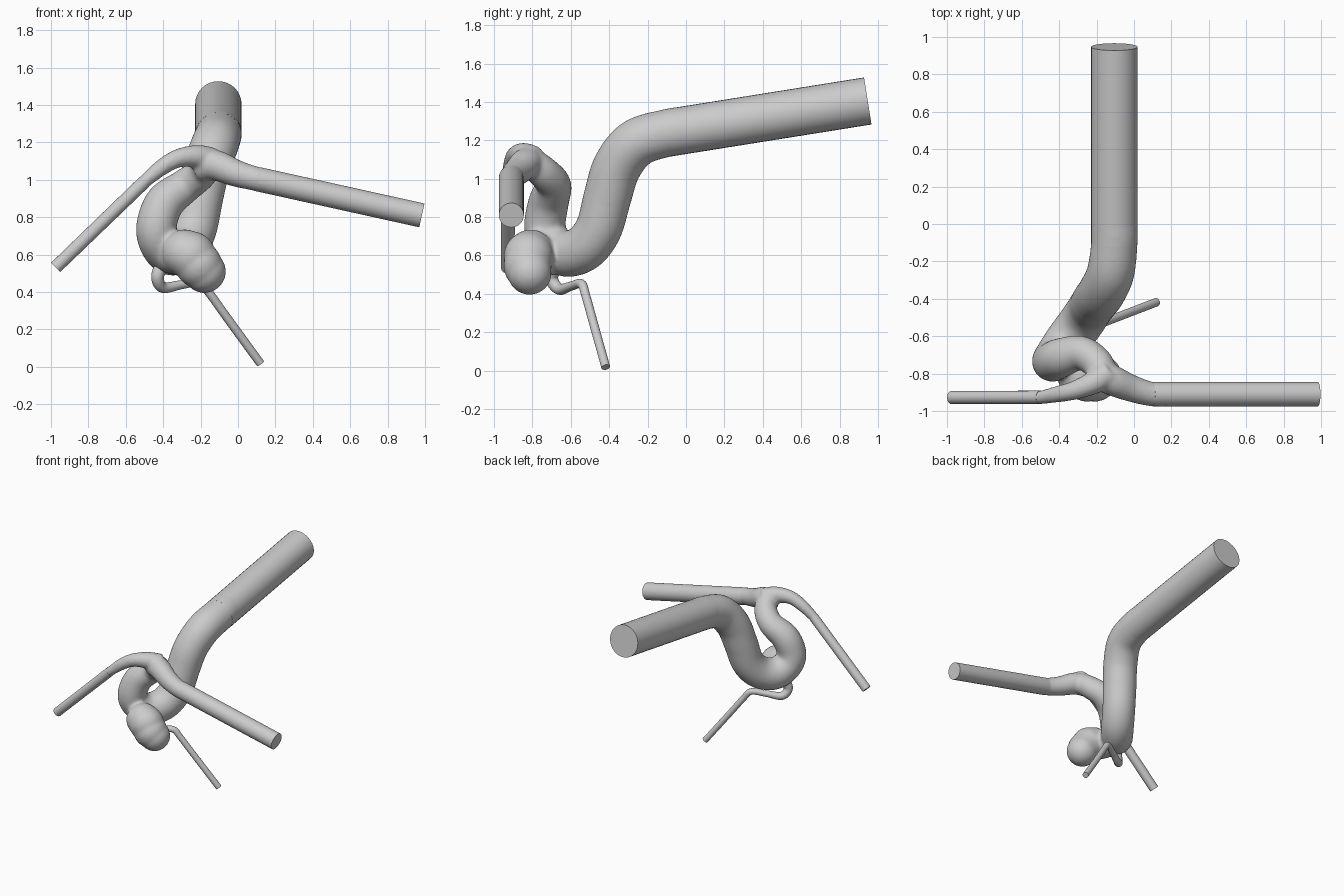
import bpy, bmesh, math
from mathutils import Vector

if "Cube" in bpy.data.objects:
    bpy.data.objects.remove(bpy.data.objects["Cube"])


def spline(pts, n=8):
    # Catmull-Rom through (x, y, z, radius) points
    P = [Vector(p) for p in pts]
    P = [2 * P[0] - P[1]] + P + [2 * P[-1] - P[-2]]
    out = []
    for i in range(1, len(P) - 2):
        a, b, c, d = P[i - 1:i + 3]
        for k in range(n):
            t = k / n
            out.append(0.5 * (2 * b + (c - a) * t + (2 * a - 5 * b + 4 * c - d) * t * t
                              + (3 * b - a - 3 * c + d) * t ** 3))
    return out + [P[-2]]


def tube(bm, pts, sides=32, smooth=True):
    # sweep a circle of varying radius along the path
    path = spline(pts) if smooth else [Vector(p) for p in pts]
    pos = [p.to_3d() for p in path]
    pos = [Vector((p[0], p[1], p[2])) for p in path]
    rings, u = [], None
    for i, p in enumerate(pos):
        t = (pos[min(i + 1, len(pos) - 1)] - pos[max(i - 1, 0)]).normalized()
        u = t.orthogonal() if u is None else u - t * u.dot(t)
        u.normalize()
        v = t.cross(u)
        r = path[i][3]
        rings.append([bm.verts.new(p + r * (math.cos(a) * u + math.sin(a) * v))
                      for a in (2 * math.pi * k / sides for k in range(sides))])
    for A, B in zip(rings, rings[1:]):
        for k in range(sides):
            j = (k + 1) % sides
            bm.faces.new((A[k], A[j], B[j], B[k]))
    bm.faces.new(rings[0][::-1])
    bm.faces.new(rings[-1])


def blob(bm, c, r):
    res = bmesh.ops.create_icosphere(bm, subdivisions=4, radius=r)
    bmesh.ops.translate(bm, verts=res["verts"], vec=c)


def finish(name, bm):
    me = bpy.data.meshes.new(name)
    bm.to_mesh(me)
    bm.free()
    ob = bpy.data.objects.new(name, me)
    bpy.context.collection.objects.link(ob)
    for f in me.polygons:
        f.use_smooth = True
    bpy.context.view_layer.objects.active = ob
    ob.select_set(True)
    bpy.ops.object.shade_smooth_by_angle(angle=math.radians(40))
    ob.select_set(False)
    return ob


# Curled core: trunk bend, loop, fork and bulge fused together
trunk_start = (-0.105, -0.10, 1.238, 0.124)
right_start = (0.10, -0.91, 1.005, 0.065)
left_start = (-0.50, -0.927, 0.99, 0.036)
core = bmesh.new()
tube(core, [(-0.105, 0.02, 1.257, 0.124), trunk_start,
            (-0.125, -0.26, 1.185, 0.127), (-0.17, -0.36, 1.06, 0.127),
            (-0.205, -0.41, 0.90, 0.125), (-0.235, -0.455, 0.74, 0.122),
            (-0.285, -0.53, 0.64, 0.122), (-0.36, -0.63, 0.61, 0.12),
            (-0.42, -0.71, 0.67, 0.112), (-0.435, -0.735, 0.76, 0.108),
            (-0.39, -0.715, 0.88, 0.105), (-0.285, -0.69, 0.965, 0.092),
            (-0.20, -0.74, 1.03, 0.085), (-0.165, -0.81, 1.085, 0.08)])
tube(core, [(-0.21, -0.79, 1.06, 0.075), (-0.13, -0.83, 1.08, 0.082),
            (-0.01, -0.88, 1.035, 0.072), right_start, (0.20, -0.91, 0.983, 0.065)])
tube(core, [(-0.14, -0.80, 1.10, 0.075), (-0.22, -0.85, 1.125, 0.062),
            (-0.32, -0.89, 1.115, 0.05), (-0.41, -0.91, 1.065, 0.044),
            left_start, (-0.55, -0.928, 0.942, 0.036)])
tube(core, [(-0.37, -0.68, 0.60, 0.10), (-0.32, -0.77, 0.60, 0.11),
            (-0.255, -0.82, 0.60, 0.125)])
for c, r in [((-0.285, -0.81, 0.61), 0.125), ((-0.25, -0.82, 0.595), 0.13),
             ((-0.21, -0.825, 0.545), 0.125), ((-0.18, -0.815, 0.51), 0.115)]:
    blob(core, c, r)
core_ob = finish("curled_vessel_with_bulge", core)
m = core_ob.modifiers.new("fuse", "REMESH")
m.mode = "VOXEL"
m.voxel_size = 0.012
m.use_smooth_shade = True
s = core_ob.modifiers.new("soften", "SMOOTH")
s.factor = 0.5
s.iterations = 6

# Straight vessel runs with flat cut ends
for name, start, end in [
        ("trunk_vessel", trunk_start, (-0.105, 0.947, 1.405, 0.124)),
        ("right_branch", right_start, (0.983, -0.91, 0.81, 0.065)),
        ("left_branch", left_start, (-0.975, -0.928, 0.532, 0.035))]:
    bm = bmesh.new()
    tube(bm, [start, end], smooth=False)
    finish(name, bm)

# Thin side vessel under the loop
bm = bmesh.new()
tube(bm, [(-0.40, -0.68, 0.56, 0.04), (-0.43, -0.70, 0.48, 0.034),
          (-0.40, -0.66, 0.425, 0.03), (-0.30, -0.60, 0.44, 0.024),
          (-0.205, -0.545, 0.452, 0.024), (-0.15, -0.522, 0.39, 0.023),
          (-0.06, -0.487, 0.265, 0.023), (0.12, -0.418, 0.018, 0.023)], sides=20)
finish("thin_side_vessel", bm)
